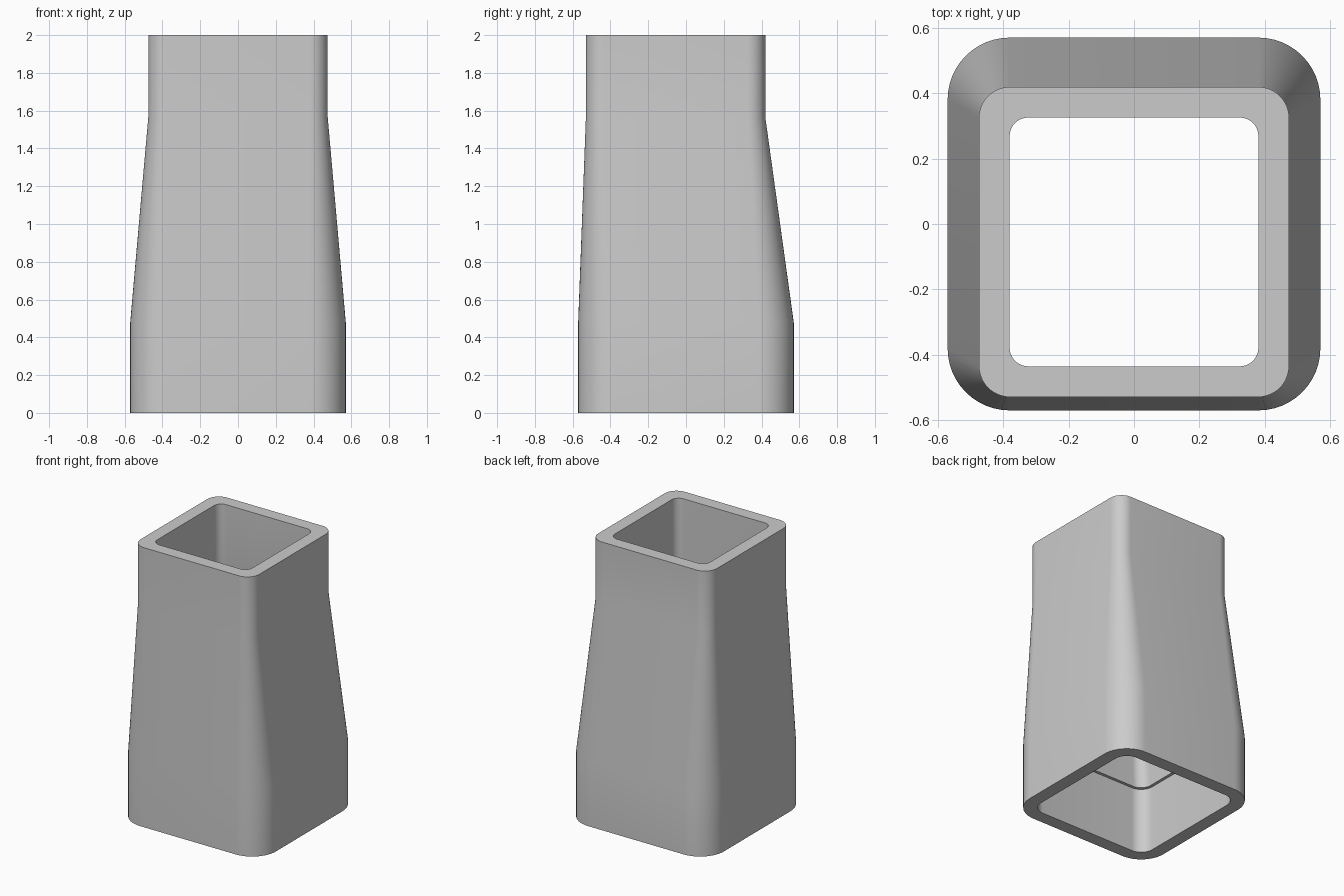
import bpy
import bmesh
import math

old = bpy.data.objects.get("Cube")
if old:
    bpy.data.objects.remove(old, do_unlink=True)

CORNER_STEPS = 12
LOW_BEND, HIGH_BEND, TOP = 0.475, 1.565, 2.0
SHIFT = -0.055  # the narrow end sits toward the front

grey = bpy.data.materials.new("plain grey")
grey.use_nodes = True
grey.diffuse_color = (0.6, 0.6, 0.6, 1)
grey.node_tree.nodes["Principled BSDF"].inputs["Base Color"].default_value = (0.6, 0.6, 0.6, 1)


def rounded_square(bm, half, radius, z, y_shift):
    """Ring of vertices around a square with rounded corners."""
    ring = []
    for corner in range(4):
        mid = math.pi / 4 + corner * math.pi / 2
        cx = math.copysign(half - radius, math.cos(mid))
        cy = math.copysign(half - radius, math.sin(mid))
        for i in range(CORNER_STEPS + 1):
            a = (corner + i / CORNER_STEPS) * math.pi / 2
            ring.append(bm.verts.new((cx + radius * math.cos(a),
                                      cy + radius * math.sin(a) + y_shift, z)))
    return ring


# Cross-sections up the outside, then down the inside: half width, radius, z, y shift
sections = [
    (0.571, 0.19, 0, 0),
    (0.571, 0.19, LOW_BEND, 0),
    (0.475, 0.095, HIGH_BEND, SHIFT),
    (0.475, 0.095, TOP, SHIFT),
    (0.381, 0.057, TOP, SHIFT),
    (0.381, 0.057, HIGH_BEND, SHIFT),
    (0.455, 0.08, LOW_BEND, 0),   # inner edge of the small ledge
    (0.476, 0.095, LOW_BEND, 0),
    (0.476, 0.095, 0, 0),
]

# Hollow tapered sleeve
bm = bmesh.new()
rings = [rounded_square(bm, *s) for s in sections]
for lower, upper in zip(rings, rings[1:] + rings[:1]):
    n = len(lower)
    for i in range(n):
        j = (i + 1) % n
        bm.faces.new((lower[i], lower[j], upper[j], upper[i]))
bmesh.ops.recalc_face_normals(bm, faces=bm.faces)

mesh = bpy.data.meshes.new("tapered_sleeve")
bm.to_mesh(mesh)
bm.free()
mesh.materials.append(grey)
sleeve = bpy.data.objects.new("tapered_sleeve", mesh)
bpy.context.collection.objects.link(sleeve)

bpy.ops.object.select_all(action="DESELECT")
sleeve.select_set(True)
bpy.context.view_layer.objects.active = sleeve
bpy.ops.object.shade_smooth_by_angle(angle=math.radians(30))
